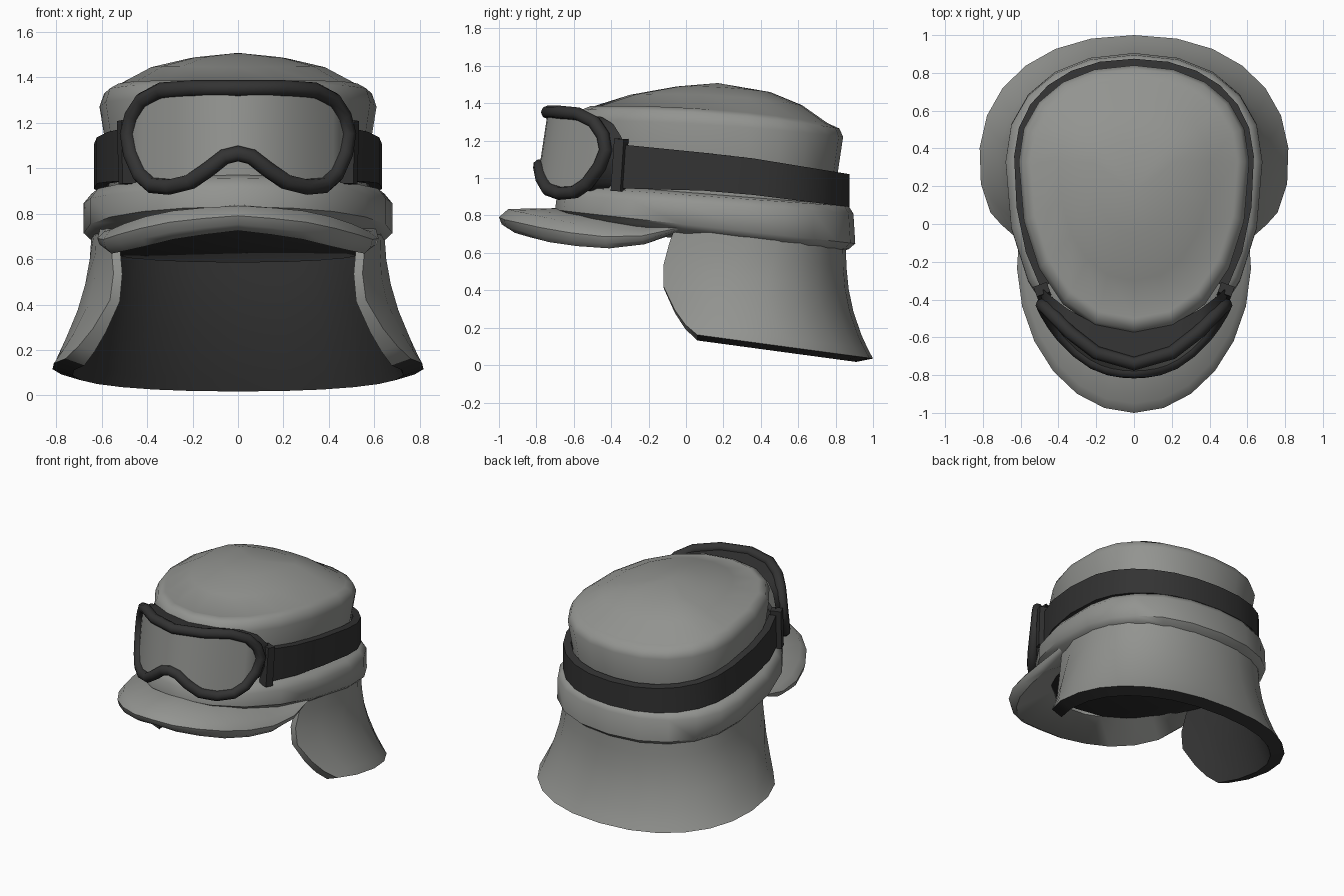
import bpy, bmesh, math
from mathutils import Vector

if "Cube" in bpy.data.objects:
    bpy.data.objects.remove(bpy.data.objects["Cube"])


def material(name, rgb):
    m = bpy.data.materials.new(name)
    m.diffuse_color = (*rgb, 1)
    m.use_nodes = True
    m.node_tree.nodes["Principled BSDF"].inputs["Base Color"].default_value = m.diffuse_color
    return m


CLOTH = material("grey cloth", (0.29, 0.295, 0.28))
DARK = material("charcoal", (0.033, 0.033, 0.033))
P = 2.2      # fullness of the egg-shaped outline
YC = 0.33    # y of its widest place


def lerp(a, b, t):
    return a + (b - a) * t


def table(x, pts):
    """Piecewise linear lookup."""
    for (x0, v0), (x1, v1) in zip(pts, pts[1:]):
        if x <= x1:
            return lerp(v0, v1, max(0, (x - x0) / (x1 - x0)))
    return pts[-1][1]


def egg(hw, yb, yf, a):
    """Point on the egg outline; a = 0 is the back, +-pi the front."""
    s, c = math.sin(a), math.cos(a)
    x = math.copysign(abs(s) ** (2 / P), s) * hw
    k = abs(c) ** (2 / P)
    return x, YC + k * (yb - YC) if c > 0 else YC - k * (YC - yf)


def egg_angle(yf, y):
    """Angle at which the outline reaches a y in its front half."""
    r = (YC - y) / (YC - yf)
    return math.acos(-math.copysign(abs(r) ** (P / 2), r))


def finish(bm, name, mats, angle=40):
    bmesh.ops.recalc_face_normals(bm, faces=bm.faces[:])
    me = bpy.data.meshes.new(name)
    bm.to_mesh(me)
    bm.free()
    for m in mats:
        me.materials.append(m)
    ob = bpy.data.objects.new(name, me)
    bpy.context.collection.objects.link(ob)
    smooth(ob, angle)
    return ob


def smooth(ob, angle):
    bpy.ops.object.select_all(action='DESELECT')
    ob.select_set(True)
    bpy.context.view_layer.objects.active = ob
    bpy.ops.object.shade_smooth_by_angle(angle=math.radians(angle))


def sheet(name, cols, mats, rule=lambda i, n: 0, angle=40):
    """Loft closed cross-sections (outside then inside) into a thick sheet."""
    bm = bmesh.new()
    vs = [[bm.verts.new(p) for p in col] for col in cols]
    n = len(cols[0])
    for a, b in zip(vs, vs[1:]):
        for i in range(n):
            j = (i + 1) % n
            bm.faces.new((a[i], a[j], b[j], b[i])).material_index = rule(i, n)
    for c in (vs[0], vs[-1]):
        for i in range(n // 2 - 1):
            bm.faces.new((c[i], c[i + 1], c[n - 2 - i], c[n - 1 - i]))
    return finish(bm, name, mats, angle)


# Cap body: rolled band, crown and dome (half width, back y, front y, front z, back z, arch)
N = 20
RINGS = [
    (0.57, 0.77, -0.60, 0.74, 0.585, 0.0),
    (0.65, 0.87, -0.67, 0.81, 0.62, 0.0),
    (0.68, 0.905, -0.70, 0.83, 0.65, 0.0),
    (0.68, 0.895, -0.69, 0.91, 0.81, 0.0),
    (0.645, 0.87, -0.65, 0.955, 0.85, 0.0),
    (0.57, 0.80, -0.57, 0.97, 0.86, 0.0),
    (0.575, 0.81, -0.57, 1.10, 1.02, 0.01),
    (0.61, 0.84, -0.585, 1.31, 1.22, 0.02),
    (0.59, 0.82, -0.56, 1.365, 1.265, 0.03),
    (0.55, 0.765, -0.51, 1.385, 1.29, 0.03),
    (0.54, 0.755, -0.50, 1.382, 1.295, 0.03),
    (0.40, 0.62, -0.30, 1.445, 1.39, 0.025),
    (0.22, 0.45, -0.05, 1.49, 1.46, 0.01),
]
bm = bmesh.new()
loops = []
for hw, yb, yf, zf, zb, arch in RINGS:
    loop = []
    for k in range(N):
        x, y = egg(hw, yb, yf, 2 * math.pi * k / N)
        t = (y - yf) / (yb - yf)
        loop.append(bm.verts.new((x, y, lerp(zf, zb, t) + arch * 4 * t * (1 - t))))
    loops.append(loop)
for a, b in zip(loops, loops[1:]):
    for k in range(N):
        bm.faces.new((a[k], a[(k + 1) % N], b[(k + 1) % N], b[k]))
top = bm.verts.new((0, 0.17, 1.508))
for k in range(N):
    bm.faces.new((loops[-1][k], loops[-1][(k + 1) % N], top))
bm.faces.new(loops[0]).material_index = 1
finish(bm, "cap_body", [CLOTH, DARK], 50)

# Neck flap: flared sheet, light outside, dark lining and hem
START = [(0, -0.05), (0.35, -0.12), (0.6, -0.12), (0.8, -0.06), (0.93, 0.0), (1, 0.06)]
ROWS = [0, 0.2, 0.4, 0.6, 0.8, 0.92, 1]


def flap_point(u, t, inset, drop):
    hw = 0.645 + 0.175 * t ** 1.9 - inset
    yb = 0.855 + 0.145 * t ** 2.5 - inset
    yf = lerp(-0.43, -0.30, t)
    x, y = egg(hw, yb, yf, u * egg_angle(yf, table(t, START)))
    return x, y, lerp(0.755 - 0.13 * y, 0.17 - 0.135 * y, t) - drop


cols = []
for k in range(17):
    u = k / 8 - 1
    outer = [flap_point(u, t, 0, 0) for t in ROWS]
    inner = [flap_point(u, t, 0.045 + 0.045 * t ** 3, 0.03 * t ** 3) for t in ROWS]
    cols.append(outer + inner[::-1])
sheet("neck_flap", cols, [CLOTH, DARK],
      lambda i, n: 0 if i < n // 2 - 1 or i == n - 1 else 1)

# Bill: arched, with a rounded thick edge drooping at the sides
TOP = [(0, 0.835), (25, 0.82), (45, 0.785), (70, 0.73), (90, 0.72), (102, 0.745)]
BOTTOM = [(0, 0.725), (25, 0.695), (45, 0.655), (70, 0.62), (90, 0.65), (102, 0.72)]
cols = []
for k in range(15):
    d = (k / 7 - 1) * 102
    s, c = math.sin(math.radians(d)), math.cos(math.radians(d))
    zt, zb = table(abs(d), TOP), table(abs(d), BOTTOM)

    def at(f, z):
        return (0.62 * s * f, -0.2 * f - 0.8 * f * c, z)
    root_t, root_b = lerp(0.84, 0.76, abs(d) / 102), lerp(0.75, 0.715, abs(d) / 102)
    cols.append([at(0.64, root_t), at(0.95, zt), at(1, lerp(zb, zt, 0.6)),
                 at(0.985, lerp(zb, zt, 0.25)), at(0.94, zb), at(0.64, root_b)])
sheet("bill", cols, [CLOTH], angle=50)

# Strap: flat elastic around the crown
cols = []
end = egg_angle(-0.66, -0.35)
for k in range(19):
    a = end * (k / 9 - 1)
    col = []
    for inset, up in ((0, 1), (0, 0), (0.05, 0), (0.05, 1)):
        x, y = egg(0.635 - inset, 0.875 - inset, -0.66 + inset, a)
        z = table(y, [(-0.35, 1.18), (0.3, 1.115), (0.88, 1.02)]) if up else \
            table(y, [(-0.35, 0.945), (0.2, 0.93), (0.88, 0.845)])
        col.append((x, y, z))
    cols.append(col)
sheet("strap", cols, [DARK])

# Goggles: half outline of the frame centre line, mirrored
UPPER = [(0, 1.352), (0.2, 1.352), (0.34, 1.342), (0.42, 1.30), (0.465, 1.23), (0.485, 1.15)]
LOWER = [(0, 1.065), (0.06, 1.05), (0.13, 0.995), (0.21, 0.94), (0.30, 0.918), (0.38, 0.925),
         (0.43, 0.97), (0.47, 1.06), (0.485, 1.15)]


def visor(x, z):
    return Vector((x, -0.74 - 0.15 * (1.35 - z) + 1.45 * x * x, z))


half = UPPER + LOWER[-2::-1]
outline = half + [(-x, z) for x, z in half[-2:0:-1]]
cu = bpy.data.curves.new("goggle_frame", 'CURVE')
cu.dimensions = '3D'
cu.bevel_depth = 0.036
cu.bevel_resolution = 2
sp = cu.splines.new('POLY')
sp.points.add(len(outline) - 1)
sp.use_cyclic_u = True
for p, (x, z) in zip(sp.points, outline):
    p.co = (*visor(x, z), 1)
cu.materials.append(DARK)
frame = bpy.data.objects.new("goggle_frame", cu)
bpy.context.collection.objects.link(frame)
bpy.context.view_layer.objects.active = frame
frame.select_set(True)
bpy.ops.object.convert(target='MESH')
smooth(bpy.context.view_layer.objects.active, 50)

# Lens: curved pane inside the frame
cols = []
for k in range(17):
    x = 0.48 * (k / 8 - 1)
    pts = [visor(x, table(abs(x), t)) for t in (UPPER, LOWER)]
    back = Vector((0, 0.012, 0))
    cols.append([pts[0], pts[1], pts[1] + back, pts[0] + back])
sheet("lens", cols, [CLOTH])

# Goggle skirt: joins the frame to the crown
bm = bmesh.new()
front = [bm.verts.new(visor(x, z)) for x, z in outline]
rear = [bm.verts.new((x * 1.03, -0.57 + 1.03 * x * x, lerp(1.13, z, 0.93))) for x, z in outline]
for i in range(len(outline)):
    j = (i + 1) % len(outline)
    bm.faces.new((front[i], front[j], rear[j], rear[i]))
finish(bm, "goggle_skirt", [DARK])

# Strap clips
for side, label in ((-1, "left"), (1, "right")):
    bm = bmesh.new()
    bmesh.ops.create_cube(bm, size=1)
    bmesh.ops.scale(bm, vec=(0.075, 0.055, 0.28), verts=bm.verts)
    ob = finish(bm, "strap_clip_" + label, [DARK])
    ob.location = (side * 0.485, -0.355, 1.07)
    ob.rotation_euler = (math.radians(-4), 0, side * math.radians(-20))
